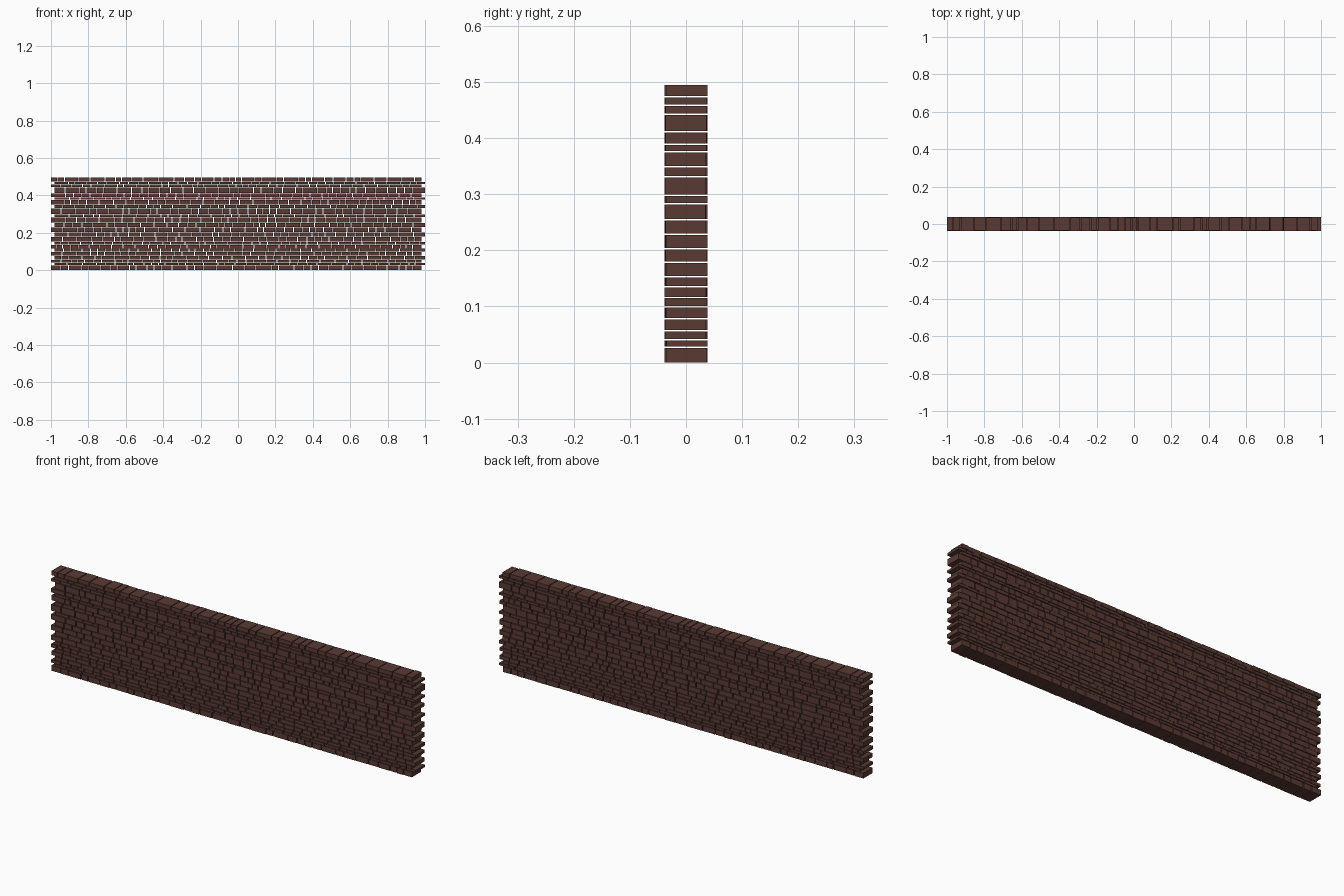
import bpy, bmesh, random
from mathutils import Matrix, Vector

if "Cube" in bpy.data.objects:
    bpy.data.objects.remove(bpy.data.objects["Cube"])

random.seed(7)
GAP = 0.004          # mortar-free joint width
STAGGER = 0.02       # alternate courses shift sideways
DEPTH = 0.073

mat = bpy.data.materials.new("dark_brown_brick")
mat.diffuse_color = (0.10, 0.042, 0.034, 1)
mat.use_nodes = True
mat.node_tree.nodes["Principled BSDF"].inputs["Base Color"].default_value = mat.diffuse_color

# Heights of the joints between the courses
joints = [0, 0.0275, 0.041, 0.057, 0.078, 0.0995, 0.116, 0.135, 0.153, 0.179,
          0.203, 0.229, 0.2545, 0.283, 0.298, 0.331, 0.349, 0.3755, 0.389,
          0.411, 0.443, 0.459, 0.4735, 0.496]


def add_brick(bm, x0, x1, z0, z1, y, depth):
    size = Matrix.Diagonal((x1 - x0, depth, z1 - z0, 1))
    centre = Vector(((x0 + x1) / 2, y, (z0 + z1) / 2))
    bmesh.ops.create_cube(bm, size=1, matrix=Matrix.Translation(centre) @ size)


def split_course(start, end):
    """Random brick widths scaled to fill the course exactly."""
    widths = [random.uniform(0.03, 0.08) for _ in range(36)]
    k = (end - start) / sum(widths)
    x = start
    for w in widths:
        yield x, x + w * k
        x += w * k


# One object per course, each a row of separate bricks
for i, (za, zb) in enumerate(zip(joints, joints[1:])):
    left = -1 + STAGGER * (i % 2)
    right = left + 2 - STAGGER
    z0 = za if i == 0 else za + 0.0013
    z1 = zb - 0.0013
    bm = bmesh.new()
    for a, b in split_course(left, right):
        x0 = a if abs(a - left) < 1e-6 else a + GAP / 2
        x1 = b if abs(b - right) < 1e-6 else b - GAP / 2
        add_brick(bm, x0, x1, z0, z1, random.uniform(-0.0018, 0.0018), DEPTH)
    mesh = bpy.data.meshes.new(f"brick_course_{i + 1:02d}")
    bm.to_mesh(mesh)
    bm.free()
    mesh.materials.append(mat)
    course = bpy.data.objects.new(mesh.name, mesh)
    bpy.context.collection.objects.link(course)
